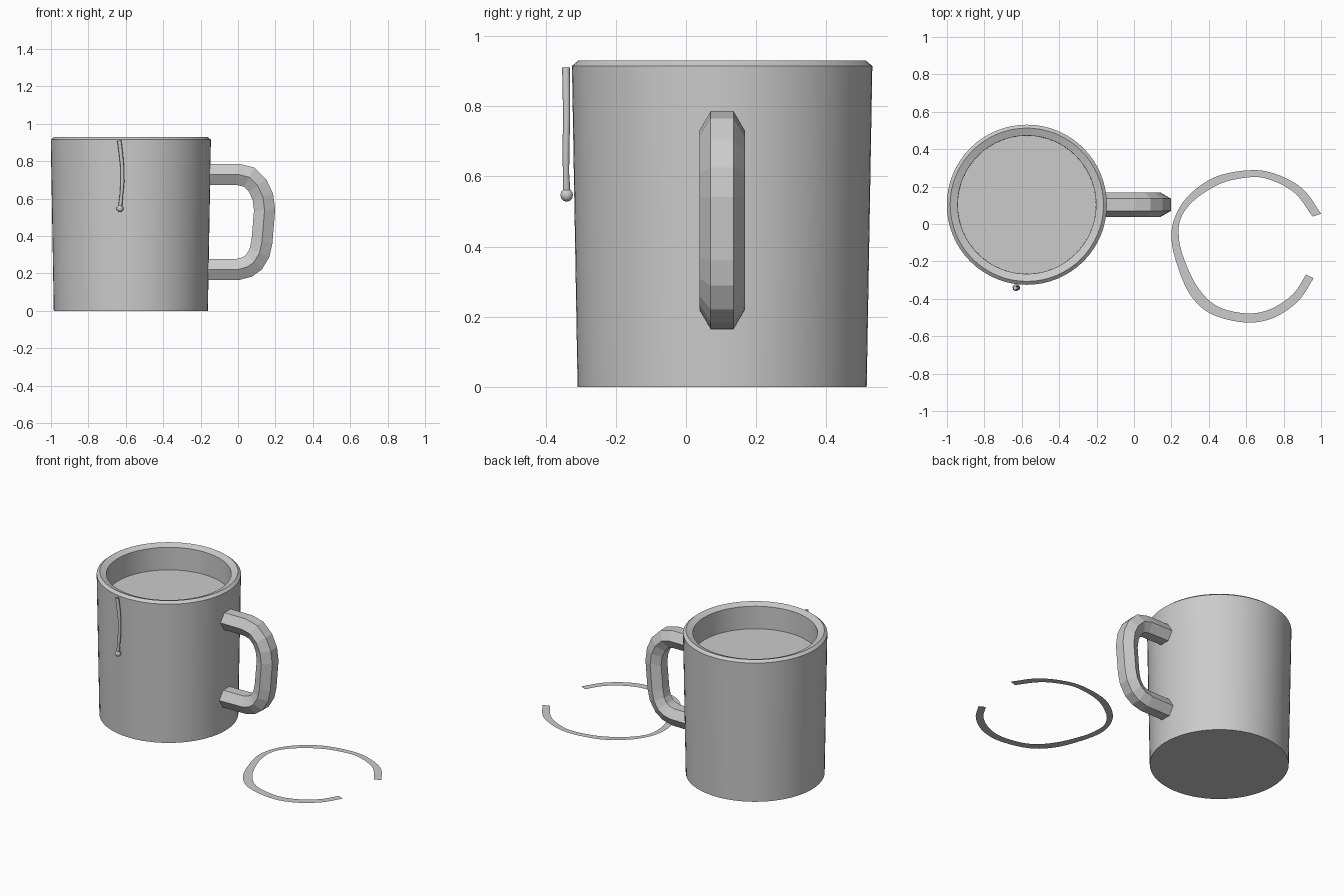
import bpy, bmesh, math
from mathutils import Vector

if "Cube" in bpy.data.objects:
    bpy.data.objects.remove(bpy.data.objects["Cube"])

GREY = bpy.data.materials.new("plain grey")
GREY.diffuse_color = (0.6, 0.6, 0.6, 1)
GREY.use_nodes = True
GREY.node_tree.nodes["Principled BSDF"].inputs["Base Color"].default_value = GREY.diffuse_color
CX, CY = -0.573, 0.103


def make(name, verts, faces, smooth=None):
    mesh = bpy.data.meshes.new(name)
    mesh.from_pydata(verts, [], faces)
    bm = bmesh.new()
    bm.from_mesh(mesh)
    bmesh.ops.recalc_face_normals(bm, faces=bm.faces)
    bm.to_mesh(mesh)
    bm.free()
    mesh.materials.append(GREY)
    ob = bpy.data.objects.new(name, mesh)
    bpy.context.collection.objects.link(ob)
    if smooth:
        bpy.ops.object.select_all(action='DESELECT')
        bpy.context.view_layer.objects.active = ob
        ob.select_set(True)
        bpy.ops.object.shade_smooth_by_angle(angle=math.radians(smooth))
    return ob


def skin(rings, closed=True):
    """Join rings of points into a tube with capped ends."""
    n = len(rings[0])
    verts = [p for r in rings for p in r]
    faces = [(k * n + i, k * n + (i + 1) % n, (k + 1) * n + (i + 1) % n, (k + 1) * n + i)
             for k in range(len(rings) - 1) for i in range(n)]
    if closed:
        faces += [tuple(range(n))[::-1], tuple(range(len(verts) - n, len(verts)))]
    return verts, faces


def lathe(profile, x, y, n):
    return skin([[(x + r * math.cos(2 * math.pi * i / n), y + r * math.sin(2 * math.pi * i / n), z)
                  for i in range(n)] for r, z in profile])


def sweep(path, radii, n):
    """Sweep an n-gon along a path lying near the xz plane."""
    path = [Vector(p) for p in path]
    rings = []
    for k, p in enumerate(path):
        dirs = [(b - a).normalized() for a, b in zip(path, path[1:])][max(0, k - 1):k + 1]
        t = sum(dirs, Vector()).normalized()
        across = Vector((0, 1, 0))
        up = t.cross(across).normalized()
        stretch = 1 / max(0.5, t.dot(dirs[0]))
        rings.append([p + radii[k] * (across * math.cos(a) + up * math.sin(a) * stretch)
                      for a in (2 * math.pi * i / n for i in range(n))])
    return skin(rings)


def spline(pts, steps):
    """Smooth curve through points."""
    pts = [Vector(p) for p in pts]
    pts = [2 * pts[0] - pts[1]] + pts + [2 * pts[-1] - pts[-2]]
    out = []
    for a, b, c, d in zip(pts, pts[1:], pts[2:], pts[3:]):
        for s in range(steps):
            t = s / steps
            out.append(0.5 * (2 * b + (c - a) * t + (2 * a - 5 * b + 4 * c - d) * t * t
                              + (3 * b - a - 3 * c + d) * t ** 3))
    return out + [pts[-2]]


# cup body with ridged rim and inner wall down to the drink
make("cup_body", *lathe([(0.412, 0), (0.428, 0.915), (0.41, 0.93), (0.37, 0.915),
                         (0.369, 0.768)], CX, CY, 64), smooth=30)

# hexagonal handle
handle = [(-0.185, 0.73), (0, 0.73), (0.06, 0.715), (0.105, 0.67), (0.133, 0.61), (0.142, 0.54),
          (0.128, 0.37), (0.115, 0.31), (0.085, 0.26), (0.05, 0.235), (0, 0.222), (-0.185, 0.22)]
make("handle", *sweep([(x, CY, z) for x, z in handle], [0.065] * len(handle), 6))

# drip running down the front
drip = [(-0.635, -0.342, 0.91), (-0.627, -0.341, 0.85), (-0.619, -0.34, 0.77),
        (-0.618, -0.342, 0.69), (-0.624, -0.342, 0.61), (-0.631, -0.34, 0.55)]
make("drip", *sweep(drip, [0.011, 0.011, 0.01, 0.01, 0.009, 0.011], 8), smooth=50)
ball = [(0.019 * math.sin(a), 0.547 - 0.019 * math.cos(a))
        for a in (math.pi * (i + 0.1) / 6.2 for i in range(7))]
make("drip_bead", *lathe(ball, -0.631, -0.34, 10), smooth=50)

# stain ring on the table: outer and inner outlines, open on the right
outer = [(1.0, 0.055), (0.90, 0.19), (0.75, 0.27), (0.61, 0.287), (0.43, 0.25), (0.29, 0.15),
         (0.22, 0.04), (0.2, -0.07), (0.225, -0.2), (0.295, -0.37), (0.41, -0.48),
         (0.60, -0.527), (0.75, -0.5), (0.88, -0.41), (0.96, -0.29)]
inner = [(0.955, 0.04), (0.86, 0.165), (0.73, 0.236), (0.62, 0.25), (0.46, 0.215), (0.32, 0.125),
         (0.25, 0.03), (0.24, -0.07), (0.265, -0.18), (0.335, -0.33), (0.44, -0.437),
         (0.60, -0.478), (0.73, -0.455), (0.85, -0.375), (0.92, -0.27)]
a, b = spline(outer, 5), spline(inner, 5)
m = len(a)
make("stain_ring", [(p.x, p.y, 0.003) for p in a + b],
     [(i, m + i, m + i + 1, i + 1) for i in range(m - 1)])
for poly in bpy.data.objects["stain_ring"].data.polygons:
    if poly.normal.z < 0:
        poly.flip()
